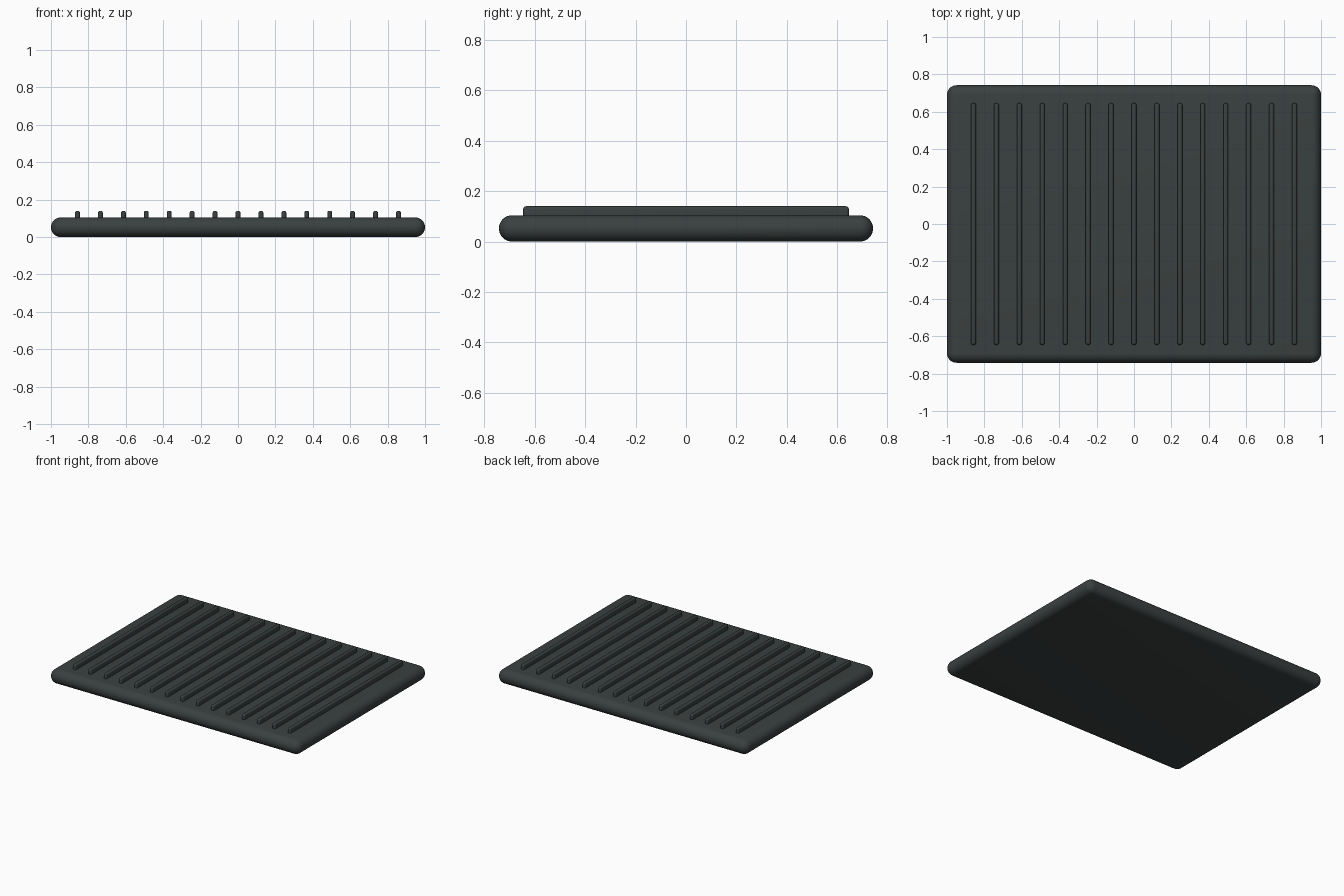
import bpy
import math

if "Cube" in bpy.data.objects:
    bpy.data.objects.remove(bpy.data.objects["Cube"])

charcoal = bpy.data.materials.new("charcoal")
charcoal.diffuse_color = (0.042, 0.052, 0.051, 1)
charcoal.use_nodes = True
charcoal.node_tree.nodes["Principled BSDF"].inputs["Base Color"].default_value = charcoal.diffuse_color


def rounded_box(name, size, center, radius, segments):
    bpy.ops.mesh.primitive_cube_add(size=1, location=center)
    ob = bpy.context.object
    ob.name = name
    ob.scale = size
    bpy.ops.object.transform_apply(location=False, rotation=False, scale=True)
    bevel = ob.modifiers.new("rounding", "BEVEL")
    bevel.width = radius
    bevel.segments = segments
    bevel.limit_method = "NONE"
    bpy.ops.object.modifier_apply(modifier=bevel.name)
    bpy.ops.object.shade_smooth_by_angle(angle=math.radians(40))
    ob.data.materials.append(charcoal)
    return ob


# Slab with fully rounded rim
rounded_box("base_plate", (2.0, 1.484, 0.104), (0, 0, 0.052), 0.0515, 8)

# Raised parallel ribs, sunk slightly into the slab
RIBS, SPACING = 15, 0.1226
RIB_TOP, RIB_BOTTOM = 0.14, 0.07
for i in range(RIBS):
    x = (i - (RIBS - 1) / 2) * SPACING
    rounded_box(f"rib_{i + 1}", (0.026, 1.292, RIB_TOP - RIB_BOTTOM),
                (x, 0, (RIB_TOP + RIB_BOTTOM) / 2), 0.011, 4)
